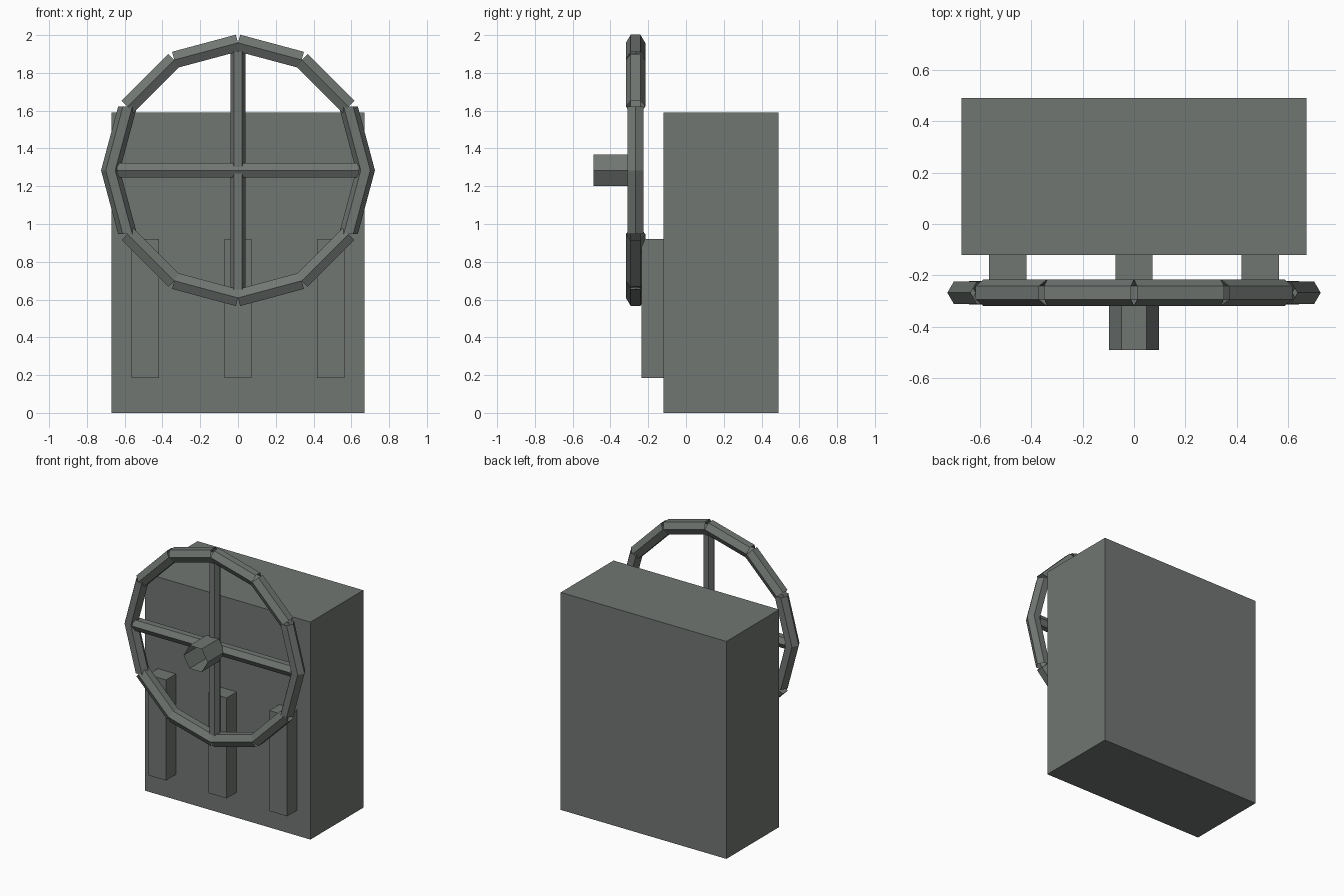
import bpy, bmesh, math
from mathutils import Vector

if "Cube" in bpy.data.objects:
    bpy.data.objects.remove(bpy.data.objects["Cube"])

mat = bpy.data.materials.new("dark grey green")
mat.diffuse_color = (0.165, 0.182, 0.17, 1)
mat.use_nodes = True
mat.node_tree.nodes["Principled BSDF"].inputs["Base Color"].default_value = mat.diffuse_color


def finish(bm, name):
    bmesh.ops.recalc_face_normals(bm, faces=bm.faces)
    me = bpy.data.meshes.new(name)
    bm.to_mesh(me)
    bm.free()
    me.materials.append(mat)
    ob = bpy.data.objects.new(name, me)
    bpy.context.collection.objects.link(ob)


def box(name, x0, x1, y0, y1, z0, z1):
    bm = bmesh.new()
    bmesh.ops.create_cube(bm, size=1)
    for v in bm.verts:
        v.co = Vector(((x0 + x1) / 2 + v.co.x * (x1 - x0),
                       (y0 + y1) / 2 + v.co.y * (y1 - y0),
                       (z0 + z1) / 2 + v.co.z * (z1 - z0)))
    finish(bm, name)


def tube(bm, a, b, r, u, w):
    """Open six-sided tube from a to b; a corner points along u."""
    a, b, u, w = Vector(a), Vector(b), Vector(u), Vector(w)
    rings = []
    for p in (a, b):
        rings.append([bm.verts.new(p + u * r * math.cos(k * math.pi / 3)
                                   + w * r * math.sin(k * math.pi / 3)) for k in range(6)])
    for k in range(6):
        n = (k + 1) % 6
        bm.faces.new((rings[0][k], rings[0][n], rings[1][n], rings[1][k]))


X, Y, Z = Vector((1, 0, 0)), Vector((0, 1, 0)), Vector((0, 0, 1))
CY, CZ, R = -0.267, 1.284, 0.675

# main body and the three upright ribs on its front
box("body", -0.67, 0.67, -0.12, 0.49, 0, 1.59)
for x in (-0.49, 0, 0.49):
    box("front_rib", x - 0.0725, x + 0.0725, -0.235, -0.12, 0.185, 0.92)

# wheel rim: twelve straight segments
bm = bmesh.new()
for i in range(12):
    p, q = [Vector((R * math.cos(t), CY, CZ + R * math.sin(t)))
            for t in (i * math.pi / 6, (i + 1) * math.pi / 6)]
    d = (q - p).normalized()
    if abs(d.z) > 0.9:      # steep side segments have level ends
        tube(bm, p, q, 0.05, X, Y)
    else:                   # the others have square ends
        tube(bm, p, q, 0.0515, Y, d.cross(Y))
finish(bm, "wheel_rim")

# crossed spokes
bm = bmesh.new()
tube(bm, (0, CY, CZ - 0.63), (0, CY, CZ + 0.63), 0.041, X, Y)
tube(bm, (-0.64, CY, CZ), (0.64, CY, CZ), 0.045, Y, Z)
finish(bm, "wheel_spokes")

# open hub sleeve in front of the spokes
bm = bmesh.new()
tube(bm, (0, -0.49, CZ), (0, -0.29, CZ), 0.097, X, Z)
finish(bm, "wheel_hub")
